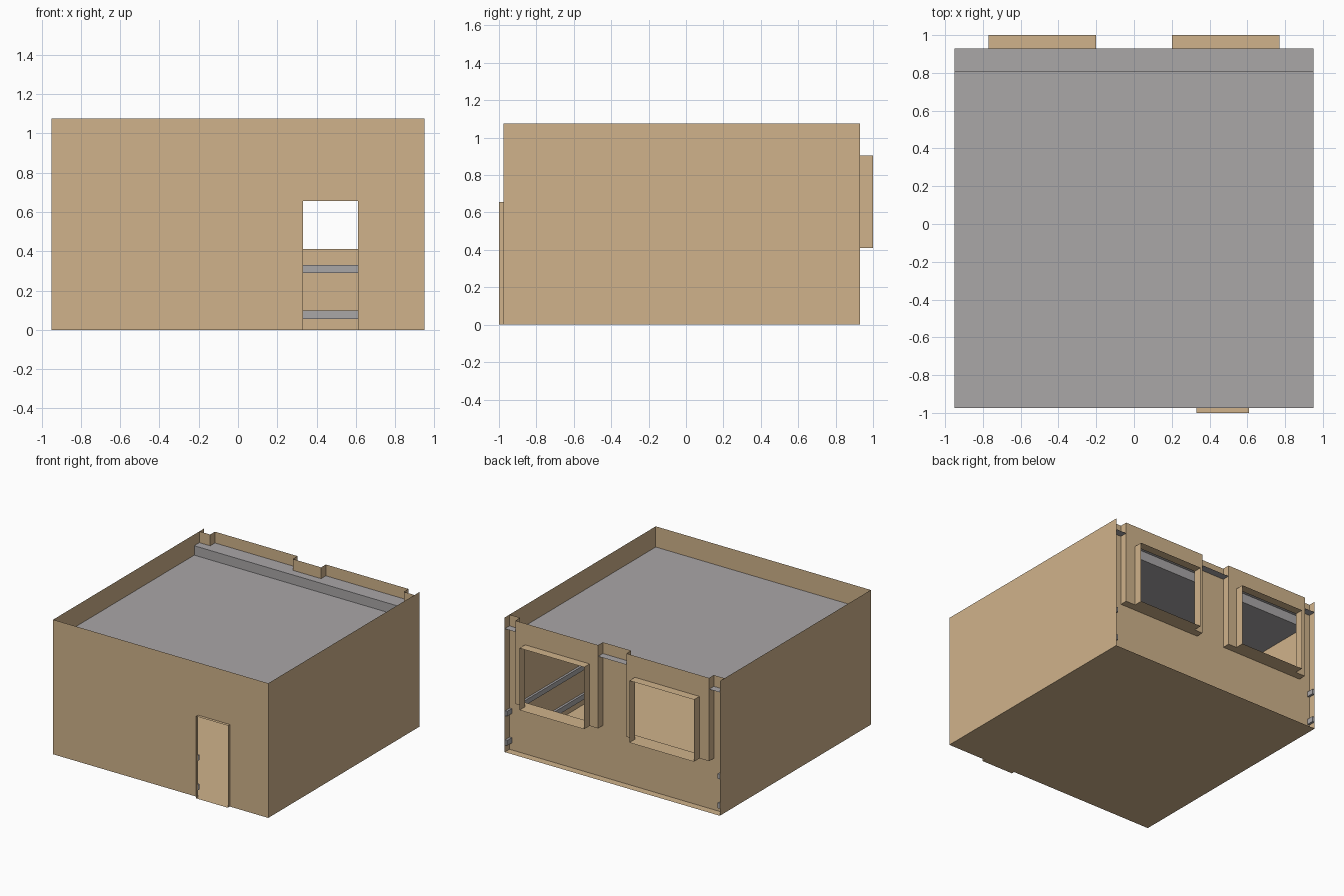
import bpy, bmesh

if "Cube" in bpy.data.objects:
    bpy.data.objects.remove(bpy.data.objects["Cube"])

W, FRONT, BACK, INNER, H = 0.95, -0.975, 0.93, 0.87, 1.075


def material(name, rgb):
    m = bpy.data.materials.new(name)
    m.diffuse_color = (*rgb, 1)
    m.use_nodes = True
    m.node_tree.nodes["Principled BSDF"].inputs["Base Color"].default_value = m.diffuse_color
    return m


TAN = material("tan_plaster", (0.63, 0.45, 0.258))
GREY = material("grey_roofing", (0.40, 0.385, 0.39))


def sheet(name, faces, mat):
    """Thin sheet object from a list of polygons."""
    bm = bmesh.new()
    for f in faces:
        bm.faces.new([bm.verts.new(p) for p in f])
    bmesh.ops.remove_doubles(bm, verts=bm.verts, dist=1e-4)
    bmesh.ops.recalc_face_normals(bm, faces=bm.faces)
    me = bpy.data.meshes.new(name)
    bm.to_mesh(me)
    bm.free()
    me.materials.append(mat)
    ob = bpy.data.objects.new(name, me)
    bpy.context.collection.objects.link(ob)
    return ob


def upright(x0, x1, z0, z1, y):
    return [(x0, y, z0), (x1, y, z0), (x1, y, z1), (x0, y, z1)]


def side(x, y0, y1, z0, z1):
    return [(x, y0, z0), (x, y1, z0), (x, y1, z1), (x, y0, z1)]


def level(x0, x1, y0, y1, z):
    return [(x0, y0, z), (x1, y0, z), (x1, y1, z), (x0, y1, z)]


def holed(x0, x1, z0, z1, hx0, hx1, hz0, hz1, y):
    """Upright panel with a rectangular opening."""
    parts = [(x0, hx0, z0, z1), (hx1, x1, z0, z1), (hx0, hx1, hz1, z1)]
    if hz0 > z0:
        parts.append((hx0, hx1, z0, hz0))
    return [upright(*p, y) for p in parts]


def tube(x0, x1, z0, z1, y0, y1):
    """Open-ended lining around an opening."""
    return [side(x0, y0, y1, z0, z1), side(x1, y0, y1, z0, z1),
            level(x0, x1, y0, y1, z0), level(x0, x1, y0, y1, z1)]


def box(name, x0, x1, y0, y1, z0, z1, mat):
    return sheet(name, tube(x0, x1, z0, z1, y0, y1)
                 + [upright(x0, x1, z0, z1, y0), upright(x0, x1, z0, z1, y1)], mat)


# Floor and side walls
sheet("floor", [level(-W, W, FRONT, BACK, 0)], TAN)
for s, label in ((-1, "left"), (1, "right")):
    sheet(label + "_wall", [side(s * W, FRONT, BACK, 0, H)], TAN)

# Front wall with doorway and its shallow lining
DX0, DX1, DZ = 0.33, 0.61, 0.655
sheet("front_wall", holed(-W, W, 0, H, DX0, DX1, 0, DZ, FRONT), TAN)
sheet("door_lining", tube(DX0, DX1, 0, DZ, -1.0, FRONT), TAN)

# Back wall: recessed base and strips, with two bays standing out
B0, B1, BZ = 0.125, 0.855, 0.41
back = [upright(-W, W, 0, BZ, INNER), upright(-B0, B0, BZ, H, INNER)]
for s in (-1, 1):
    back.append(upright(*sorted((s * B1, s * W)), BZ, H, INNER))
    x0, x1 = sorted((s * B0, s * B1))
    w0, w1 = sorted((s * 0.20, s * 0.77))
    label = "left" if s < 0 else "right"
    sheet(label + "_bay",
          holed(x0, x1, BZ, H, w0, w1, BZ, 0.905, BACK)
          + [side(x0, INNER, BACK, BZ, H), side(x1, INNER, BACK, BZ, H),
             level(x0, x1, INNER, BACK, BZ)], TAN)
    sheet(label + "_window_surround", tube(w0, w1, BZ, 0.905, BACK, 1.0), TAN)
sheet("back_wall", back, TAN)

# Flat roof with a raised strip along the back
STEP, RZ, RZ2 = 0.805, 0.91, 0.985
sheet("roof", [level(-W, W, FRONT, STEP, RZ), upright(-W, W, RZ, RZ2, STEP),
               level(-W, W, STEP, BACK, RZ2)], GREY)

# Two rows of rails around the inside of the room
T, E = 0.02, 0.002
for row, z0, z1 in (("low", 0.055, 0.098), ("high", 0.29, 0.33)):
    for s, label in ((-1, "left"), (1, "right")):
        x0, x1 = sorted((s * (W - E), s * (W - T)))
        box(f"{row}_{label}_rail", x0, x1, FRONT + E, BACK - E, z0, z1, GREY)
    box(row + "_back_rail", -W + T, W - T, INNER - T, INNER - E, z0, z1, GREY)
    for x0, x1, label in ((-W + T, DX0, "wide"), (DX1, W - T, "narrow")):
        box(f"{row}_front_{label}_rail", x0, x1, FRONT + E, FRONT + T, z0, z1, GREY)
